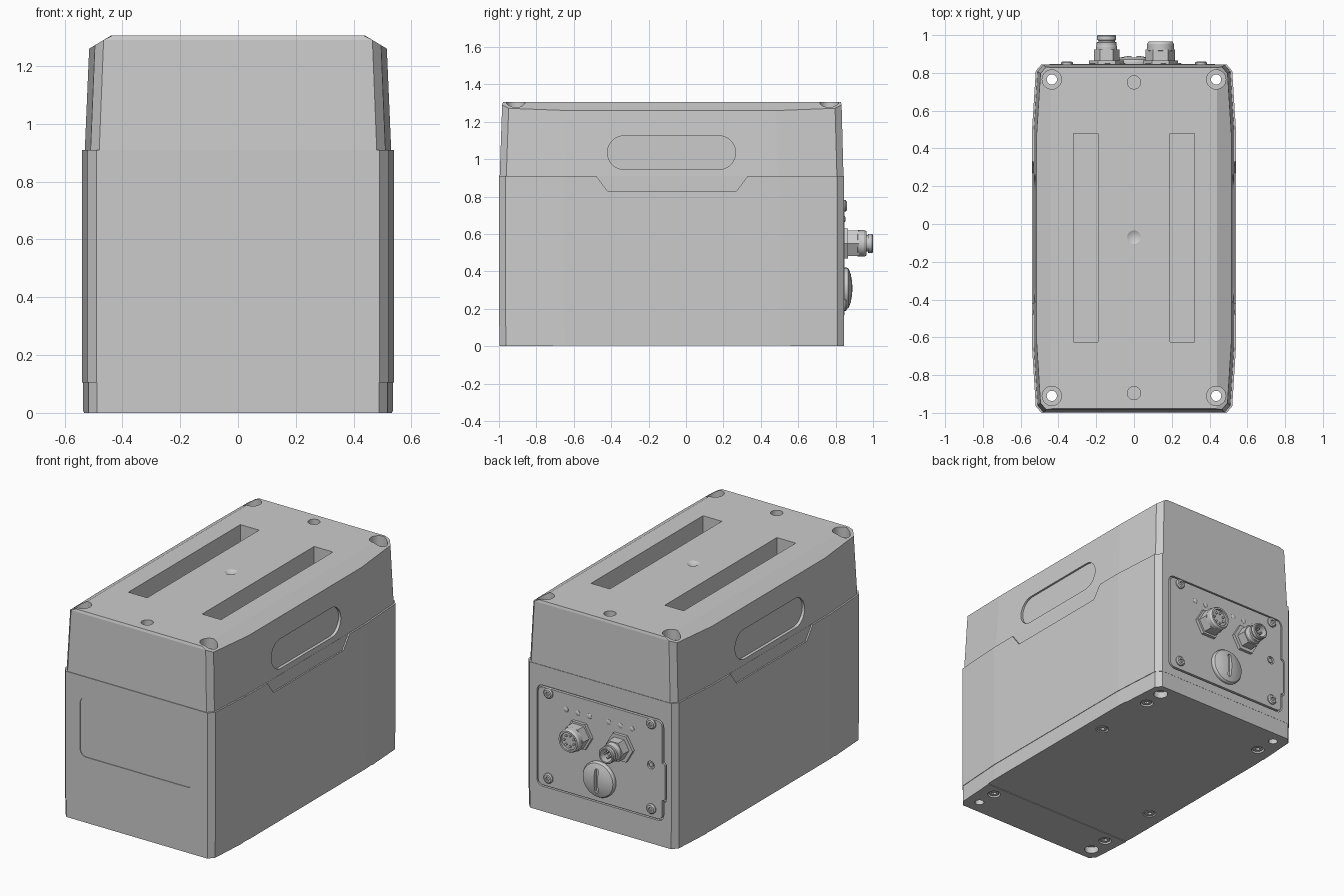
import bpy, bmesh
from math import sin, cos, pi, radians
from mathutils import Vector, Matrix

if "Cube" in bpy.data.objects:
    bpy.data.objects.remove(bpy.data.objects["Cube"])


def finish(name, bm, smooth=False):
    bmesh.ops.remove_doubles(bm, verts=bm.verts, dist=1e-5)
    bmesh.ops.recalc_face_normals(bm, faces=bm.faces)
    me = bpy.data.meshes.new(name)
    bm.to_mesh(me)
    bm.free()
    ob = bpy.data.objects.new(name, me)
    bpy.context.collection.objects.link(ob)
    if smooth:
        bpy.ops.object.select_all(action='DESELECT')
        ob.select_set(True)
        bpy.context.view_layer.objects.active = ob
        bpy.ops.object.shade_smooth_by_angle(angle=radians(30))
    return ob


def loft(name, rings, smooth=False):
    bm = bmesh.new()
    rows = [[bm.verts.new(p) for p in r] for r in rings]
    n = len(rows[0])
    for a, b in zip(rows, rows[1:]):
        for i in range(n):
            bm.faces.new((a[i], a[(i + 1) % n], b[(i + 1) % n], b[i]))
    bm.faces.new(rows[0])
    bm.faces.new(rows[-1])
    return finish(name, bm, smooth)


def prism(name, pts, axis, a, b, smooth=False):
    place = {'x': lambda u, v, w: (w, u, v), 'y': lambda u, v, w: (u, w, v),
             'z': lambda u, v, w: (u, v, w)}[axis]
    return loft(name, [[place(u, v, w) for u, v in pts] for w in (a, b)], smooth)


def ngon(cx, cy, r, n=32):
    return [(cx + r * cos(2 * pi * i / n), cy + r * sin(2 * pi * i / n)) for i in range(n)]


def rrect(u0, u1, v0, v1, r, n=8):
    pts = []
    for k, (u, v) in enumerate(((u1 - r, v1 - r), (u0 + r, v1 - r), (u0 + r, v0 + r), (u1 - r, v0 + r))):
        for i in range(n + 1):
            t = pi / 2 * (k + i / n)
            pts.append((u + r * cos(t), v + r * sin(t)))
    return pts


def rect(u0, u1, v0, v1):
    return [(u0, v0), (u1, v0), (u1, v1), (u0, v1)]


def turned(name, origin, profile, axis='y', n=32):
    # revolve (height, radius) pairs about an axis through origin
    bm = bmesh.new()
    vs = [bm.verts.new((r, 0, h)) for h, r in profile]
    es = [bm.edges.new(e) for e in zip(vs, vs[1:])]
    bmesh.ops.spin(bm, geom=vs + es, cent=(0, 0, 0), axis=(0, 0, 1), angle=2 * pi, steps=n)
    if axis == 'y':
        bmesh.ops.transform(bm, matrix=Matrix.Rotation(-pi / 2, 4, 'X'), verts=bm.verts)
    bmesh.ops.translate(bm, vec=Vector(origin), verts=bm.verts)
    return finish(name, bm, True)


def cut(cutter, *targets):
    for ob in targets:
        m = ob.modifiers.new('cut', 'BOOLEAN')
        m.operation, m.solver, m.object = 'DIFFERENCE', 'EXACT', cutter
        bpy.context.view_layer.objects.active = ob
        bpy.ops.object.modifier_apply(modifier=m.name)
    bpy.data.objects.remove(cutter)


def section(w, y0, y1, z, taper=0.02, corner=0.03, slope=0):
    # chamfered, slightly barrelled outline; slope lifts the narrower points
    half = [(w - taper - corner, y0), (w - taper, y0 + .035), (w, y0 + .35)]
    right = half + [(x, y1 + y0 - y) for x, y in reversed(half)]
    pts = right + [(-x, y) for x, y in reversed(right)]
    return [(x, y, z + slope * (w - abs(x))) for x, y in pts]


# Housing: base, body and tapered cover
base = loft('base', [section(.537, -.998, .844, 0), section(.537, -.998, .844, .105)])
body = loft('body', [section(.54, -1, .845, .105), section(.54, -1, .845, .91)])
cover = loft('cover', [section(.53, -.996, .842, .91),
                       section(.515, -.983, .832, 1.26, slope=.6),
                       section(.44, -.978, .828, 1.305, 0, .004)])

# Top slots and side grips with relief below
for s in (-1, 1):
    cut(prism('c', rect(s * .255 - .065, s * .255 + .065, -.625, .48), 'z', 1.1, 1.4), cover)
    cut(prism('c', rrect(-.42, .265, .945, 1.125, .0899, 12), 'x', s * .509, s * .6), cover)
    cut(prism('c', [(-.42, .83), (.27, .83), (.36, .95), (-.51, .95)], 'x', s * .531, s * .6), body)

# Corner through holes with counterbores
for x in (-.435, .435):
    for y in (.765, -.91):
        cut(prism('c', ngon(x, y, .051), 'z', 1.24, 1.4), cover)
        cut(prism('c', ngon(x, y, .027), 'z', -.1, 1.4), cover, body, base)
for x, y in ((.435, .765), (-.435, -.91)):
    cut(prism('c', ngon(x, y, .042), 'z', -.1, .04), base)

# Threaded holes and centre dimple on top
for y in (.75, -.895):
    cut(prism('c', ngon(0, y, .035), 'z', 1.2, 1.4), cover)
cut(turned('c', (0, -.07, 1.305), [(-.02, 0), (0, .036), (.05, .036), (.05, 0)], 'z'), cover)

# Underside relief and recessed screws
cut(prism('c', rect(-.7, .7, -.71, .56), 'z', -.1, .004), base)
for x, y in ((.43, .63), (-.43, .63), (.43, .22), (-.43, -.37), (.43, -.78), (-.43, -.78)):
    cut(prism('c', ngon(x, y, .038), 'z', -.1, .035), base)
    screw = prism('bottom_screw', ngon(x, y, .03), 'z', .006, .036, True)
    cut(prism('c', ngon(x, y, .015, 6), 'z', -.1, .022), screw)

# Front label recess, rear panel pocket
cut(prism('c', rrect(-.39, .39, .41, .78, .04), 'y', -1.2, -.996), body)
cut(prism('c', rrect(-.438, .438, .157, .788, .04), 'y', .83, 1), body)
cut(prism('c', rrect(-.457, -.40, .28, .53, .02), 'y', .83, 1), body)

# Rear connector panel with tab
panel = prism('rear_panel', rrect(-.428, .428, .167, .778, .032), 'y', .825, .847)
prism('rear_panel_tab', rrect(-.447, -.42, .29, .52, .013), 'y', .825, .8465)
cut(prism('c', ngon(-.35, .49, .024), 'y', .835, 1), panel)
turned('vent_insert', (-.35, .825, .49), [(0, 0), (0, .014), (.018, .014), (.018, 0)])

# Panel screws
for x in (-.355, .355):
    for z in (.22, .75):
        head = turned('panel_screw', (x, .84, z), [(0, 0), (0, .031), (.014, .031), (.02, .024), (.022, 0)])
        cut(prism('c', ngon(x, z, .013, 6), 'y', .85, 1), head)

# Indicator lights
for x in (.235, .155, .075, -.06, -.14, -.22):
    turned('indicator_light', (x, .84, .68),
           [(0, 0), (0, .016), (.009, .016), (.012, .011), (.013, 0)])

# Connectors: flange, nut, hollow sleeve and pins
for name, x, hexr, prof, depth in (
        ('wide_connector', .14, .078,
         [(0, 0), (0, .066), (.07, .066), (.074, .071), (.108, .071), (.12, .064),
          (.12, .053), (.105, .053), (.105, 0)], .118),
        ('narrow_connector', -.145, .068,
         [(0, 0), (0, .056), (.095, .056), (.1, .053), (.117, .053), (.119, .044), (.127, .044),
          (.129, .051), (.15, .051), (.155, .047), (.155, .039), (.09, .039), (.09, 0)], .14)):
    prism(name + '_flange', ngon(x, .55, .092, 6), 'y', .84, .866)
    prism(name + '_nut', ngon(x, .55, hexr, 6), 'y', .86, .925)
    turned(name + '_sleeve', (x, .845, .55), prof)
    r, count = (.034, 7) if x > 0 else (.02, 4)
    for u, v in ngon(x, .55, r, count):
        turned(name + '_pin', (u, .92, v),
               [(0, 0), (0, .007), (depth - .08, .007), (depth - .076, 0)], n=12)

# Slotted round cap
cap = turned('service_cap', (0, .84, .31),
             [(0, 0), (0, .11), (.02, .11), (.03, .104), (.041, .075), (.048, .04), (.05, 0)])
cut(prism('c', rrect(-.012, .012, .235, .385, .0119, 4), 'y', .868, 1), cap)
